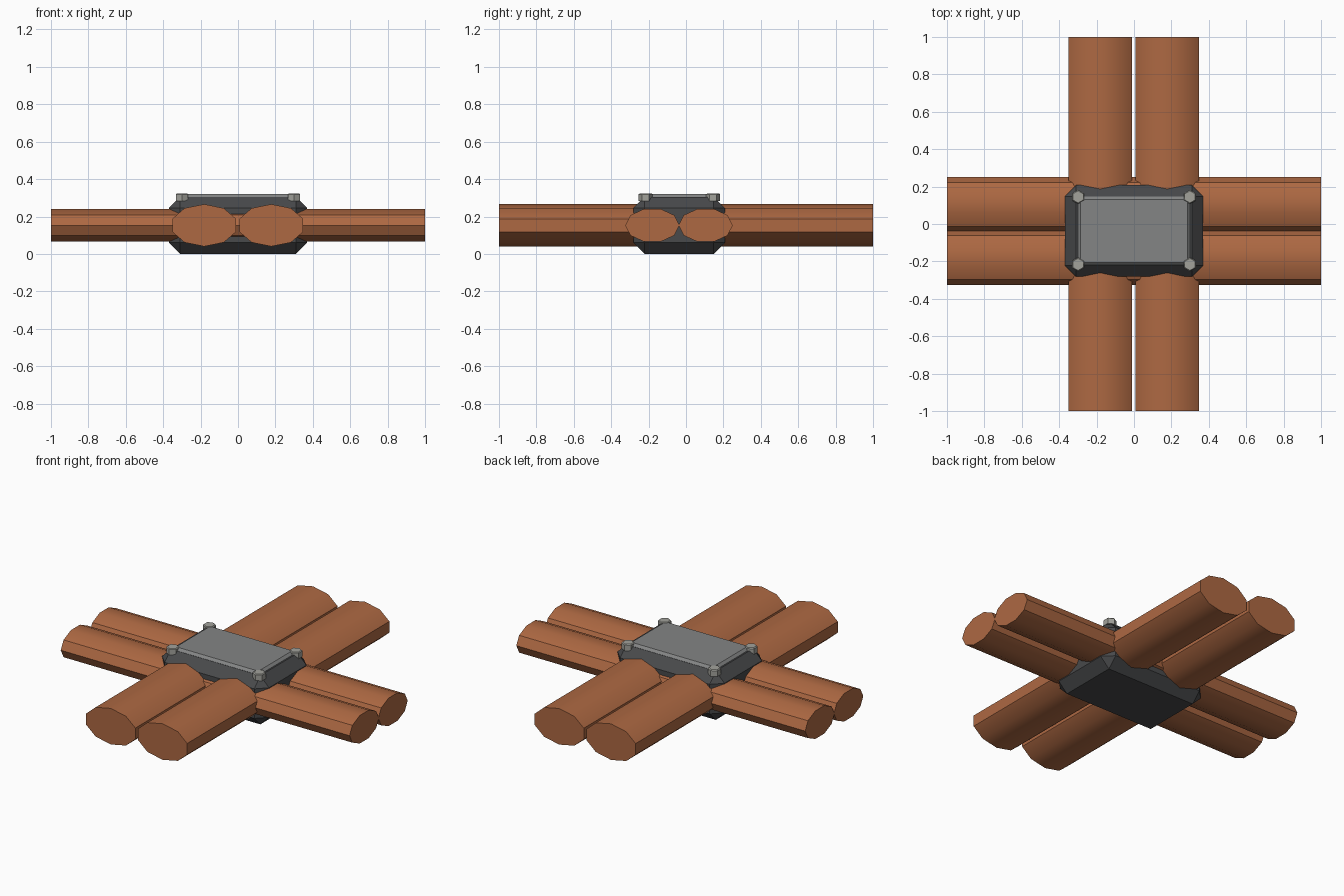
import bpy, bmesh, math
from mathutils import Matrix

if "Cube" in bpy.data.objects:
    bpy.data.objects.remove(bpy.data.objects["Cube"])


def material(name, rgb):
    m = bpy.data.materials.new(name)
    m.diffuse_color = (*rgb, 1)
    m.use_nodes = True
    m.node_tree.nodes["Principled BSDF"].inputs["Base Color"].default_value = m.diffuse_color
    return m


COPPER = material("copper", (0.42, 0.14, 0.055))
DARK = material("dark_grey", (0.065, 0.067, 0.07))
STEEL = material("plate_grey", (0.23, 0.235, 0.235))
BOLT = material("bolt_grey", (0.36, 0.36, 0.33))


def finish(bm, name, mat, smooth=False):
    me = bpy.data.meshes.new(name)
    bmesh.ops.recalc_face_normals(bm, faces=bm.faces)
    bm.to_mesh(me)
    bm.free()
    me.materials.append(mat)
    ob = bpy.data.objects.new(name, me)
    bpy.context.collection.objects.link(ob)
    if smooth:
        bpy.ops.object.select_all(action='DESELECT')
        ob.select_set(True)
        bpy.context.view_layer.objects.active = ob
        bpy.ops.object.shade_smooth_by_angle(angle=math.radians(33))
    return ob


def cable(name, axis, centre, half_w, half_h, start):
    """Ten-sided oval rod, 2 units long, along x or y."""
    bm = bmesh.new()
    rings = []
    for end in (-1, 1):
        ring = []
        for k in range(10):
            a = math.radians(start + 36 * k)
            s, z = centre + half_w * math.cos(a), 0.153 + half_h * math.sin(a)
            ring.append(bm.verts.new((end, s, z) if axis == 'x' else (s, end, z)))
        rings.append(ring)
        bm.faces.new(ring)
    for k in range(10):
        j = (k + 1) % 10
        bm.faces.new((rings[0][k], rings[0][j], rings[1][j], rings[1][k]))
    finish(bm, name, COPPER, True)


def bevel_box(name, size, centre, width, mat):
    bm = bmesh.new()
    bmesh.ops.create_cube(bm, size=1, matrix=Matrix.Translation(centre) @ Matrix.Diagonal((*size, 1)))
    bmesh.ops.bevel(bm, geom=bm.edges[:], offset=width, segments=1, affect='EDGES', profile=0.5)
    return finish(bm, name, mat)


# Two pairs of crossing cables
cable("long_cable_left", 'y', -0.181, 0.179, 0.113, 90)
cable("long_cable_right", 'y', 0.178, 0.179, 0.113, 90)
cable("cross_cable_back", 'x', 0.105, 0.145, 0.092, 0)
cable("cross_cable_front", 'x', -0.18, 0.145, 0.092, 0)

# Clamp block and cover plate
bevel_box("clamp_block", (0.74, 0.49, 0.305), (0, -0.037, 0.1525), 0.06, DARK)
bevel_box("cover_plate", (0.62, 0.386, 0.06), (0, -0.037, 0.29), 0.025, STEEL)

# Hex bolts at the plate corners
for sx, side in ((-1, "left"), (1, "right")):
    for y, end in ((0.145, "back"), (-0.216, "front")):
        bm = bmesh.new()
        bmesh.ops.create_cone(bm, cap_ends=True, segments=6, radius1=0.038, radius2=0.038, depth=0.04,
                              matrix=Matrix.Translation((sx * 0.299, y, 0.303)))
        top = [e for e in bm.edges if all(v.co.z > 0.32 for v in e.verts)]
        bmesh.ops.bevel(bm, geom=top, offset=0.005, segments=1, affect='EDGES', profile=0.5)
        finish(bm, f"bolt_{end}_{side}", BOLT)
